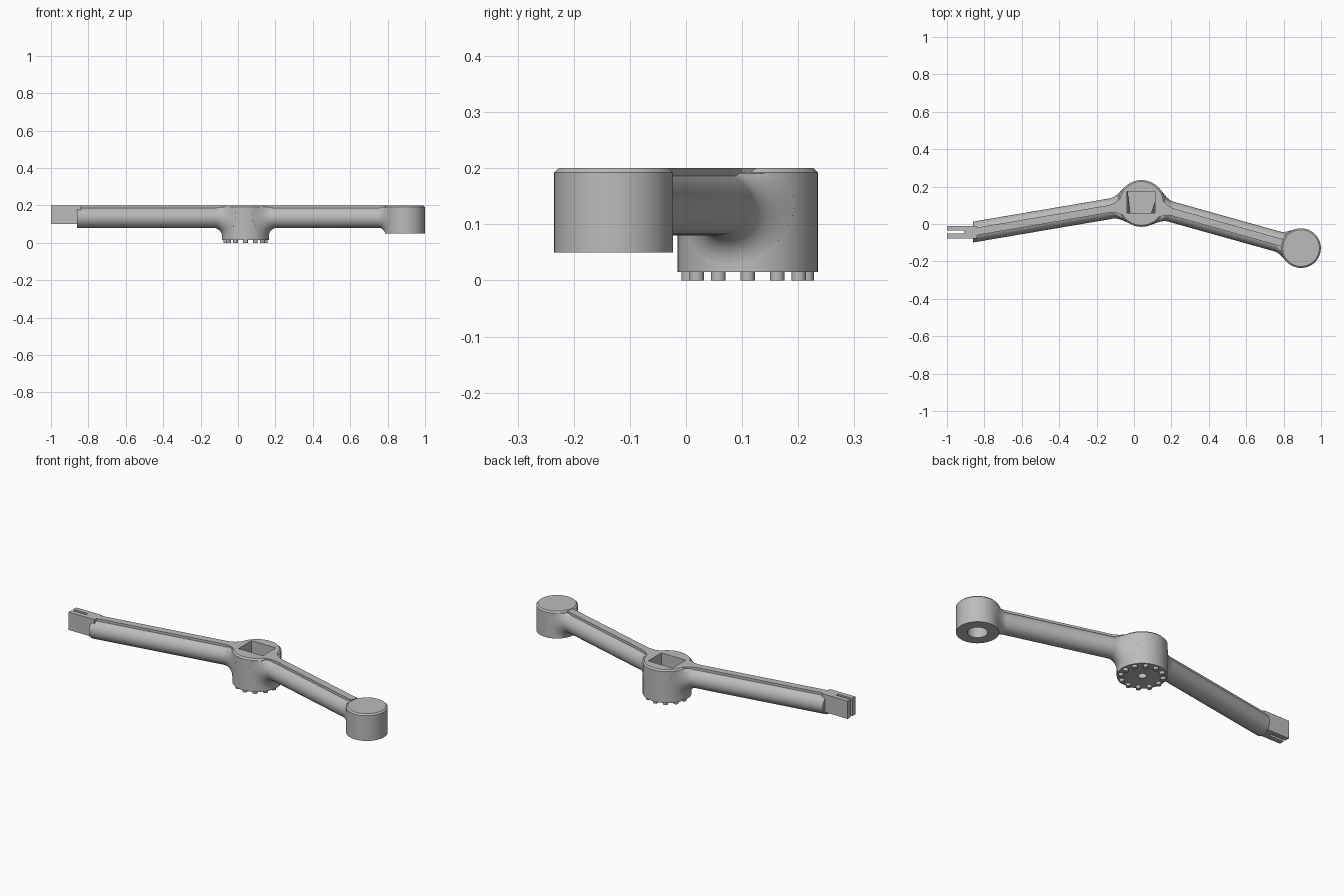
import bpy, bmesh, math
from mathutils import Vector, Matrix

cube = bpy.data.objects.get("Cube")
if cube:
    bpy.data.objects.remove(cube, do_unlink=True)

grey = bpy.data.materials.new("plain grey")
grey.use_nodes = True
GREY = (0.5, 0.5, 0.5, 1)
grey.diffuse_color = GREY
grey.node_tree.nodes["Principled BSDF"].inputs["Base Color"].default_value = GREY

HUB, HUB_R = Vector((0.04, 0.11, 0)), 0.125
KNOB, KNOB_R = Vector((0.893, -0.129, 0)), 0.106
TIP_X, TIP_Y = -0.86, -0.043
ARM_R, ARM_Z, TOP = 0.055, 0.135, 0.2


def finish(name, bm):
    bmesh.ops.recalc_face_normals(bm, faces=bm.faces)
    mesh = bpy.data.meshes.new(name)
    bm.to_mesh(mesh)
    bm.free()
    mesh.materials.append(grey)
    obj = bpy.data.objects.new(name, mesh)
    bpy.context.collection.objects.link(obj)
    return obj


def activate(obj):
    bpy.ops.object.select_all(action='DESELECT')
    obj.select_set(True)
    bpy.context.view_layer.objects.active = obj


def smooth(obj):
    activate(obj)
    bpy.ops.object.shade_smooth_by_angle(angle=math.radians(35))


def lathe(name, centre, profile, sides=64):
    """Closed solid of revolution from (radius, height) points."""
    bm = bmesh.new()
    rings = []
    for r, z in profile:
        rings.append([bm.verts.new((centre.x + r * math.cos(math.tau * i / sides),
                                    centre.y + r * math.sin(math.tau * i / sides), z))
                      for i in range(sides)])
    skin(bm, rings)
    return finish(name, bm)


def skin(bm, rings):
    n = len(rings[0])
    for a, b in zip(rings, rings[1:]):
        for i in range(n):
            j = (i + 1) % n
            bm.faces.new((a[i], a[j], b[j], b[i]))
    bm.faces.new(rings[0])
    bm.faces.new(rings[-1])


def box(name, low, high):
    low, high = Vector(low), Vector(high)
    bm = bmesh.new()
    size = high - low
    mat = Matrix.Translation((low + high) / 2) @ Matrix.Diagonal((*size, 1))
    bmesh.ops.create_cube(bm, size=1, matrix=mat)
    return finish(name, bm)


def cut(obj, cutter):
    activate(obj)
    mod = obj.modifiers.new("cut", 'BOOLEAN')
    mod.operation, mod.solver, mod.object = 'DIFFERENCE', 'EXACT', cutter
    bpy.ops.object.modifier_apply(modifier="cut")
    bpy.data.objects.remove(cutter, do_unlink=True)


def fillet_steps(f, count=8):
    """(distance from wall, extra radius) along a quarter-round fillet."""
    steps = [(-0.01, f)]
    for i in range(count + 1):
        a = math.pi / 2 * i / count
        steps.append((f * (1 - math.cos(a)), f * (1 - math.sin(a))))
    return steps


def arm(name, target, low_end, knob):
    """Round bar from the hub that flares into whatever it meets, with a top rib."""
    axis = target - HUB
    length = axis.length
    along = axis.normalized()
    side = Vector((-along.y, along.x, 0))

    def end_s(y):
        if knob:
            return length - math.sqrt(KNOB_R ** 2 - y * y)
        return (TIP_X - HUB.x - y * side.x) / along.x

    def hub_s(y):
        return math.sqrt(HUB_R ** 2 - y * y)

    stations = [(hub_s, d, e, 0.025) for d, e in fillet_steps(0.05)]
    if knob:
        stations += [(end_s, -d, e, low_end) for d, e in reversed(fillet_steps(0.04))]
    else:
        stations.append((end_s, 0, 0, low_end))

    bm = bmesh.new()
    rings = []
    for surface, shift, extra, low in stations:
        ring = []
        for i in range(40):
            a = math.tau * i / 40
            y = (ARM_R + extra) * math.cos(a)
            z = ARM_Z + (ARM_R + extra) * math.sin(a)
            z = min(max(z, low), TOP - 0.009)
            p = HUB + along * (surface(y) + shift) + side * y
            ring.append(bm.verts.new((p.x, p.y, z)))
        rings.append(ring)
    skin(bm, rings)
    smooth(finish(name, bm))

    # flat-topped rib, widening where it meets the hub
    bm = bmesh.new()
    rings = []
    for surface, shift, half in ((hub_s, -0.008, 0.045), (hub_s, 0.015, 0.028),
                                 (hub_s, 0.05, 0.02), (end_s, 0, 0.02)):
        ring = []
        for y, z in ((-half, ARM_Z), (half, ARM_Z), (half, TOP), (-half, TOP)):
            p = HUB + along * (surface(y) + shift) + side * y
            ring.append(bm.verts.new((p.x, p.y, z)))
        rings.append(ring)
    skin(bm, rings)
    finish(name + "_rib", bm)


# hub with rectangular pocket on top and a small blind hole below
hub = lathe("hub", HUB, [(HUB_R, 0.015), (HUB_R, TOP - 0.008), (HUB_R - 0.008, TOP)])
cut(hub, box("pocket_cutter", (-0.038, 0.058, 0.08), (0.113, 0.175, 0.3)))
cut(hub, lathe("hub_hole_cutter", HUB, [(0.022, -0.1), (0.022, 0.05)], 32))
smooth(hub)

# ring of round teeth under the hub
for i in range(12):
    a = math.tau * i / 12
    spot = HUB + Vector((math.cos(a), math.sin(a), 0)) * 0.105
    smooth(lathe("hub_tooth", spot, [(0.013, 0), (0.013, 0.02)], 16))

# end knob with a blind socket underneath
knob = lathe("end_knob", KNOB, [(KNOB_R, 0.05), (KNOB_R, TOP - 0.008), (KNOB_R - 0.008, TOP)])
cut(knob, lathe("socket_cutter", KNOB, [(0.05, -0.1), (0.05, 0.15)], 48))
smooth(knob)

# arms
arm("left_arm", KNOB, 0.052, True)
arm("right_arm", Vector((TIP_X, TIP_Y, 0)), 0.05, False)

# slotted tip
tip = box("slotted_tip", (-1, -0.078, 0.1), (TIP_X + 0.02, -0.01, TOP))
cut(tip, box("slot_cutter", (-1.1, -0.051, 0), (-0.91, -0.036, 0.3)))
